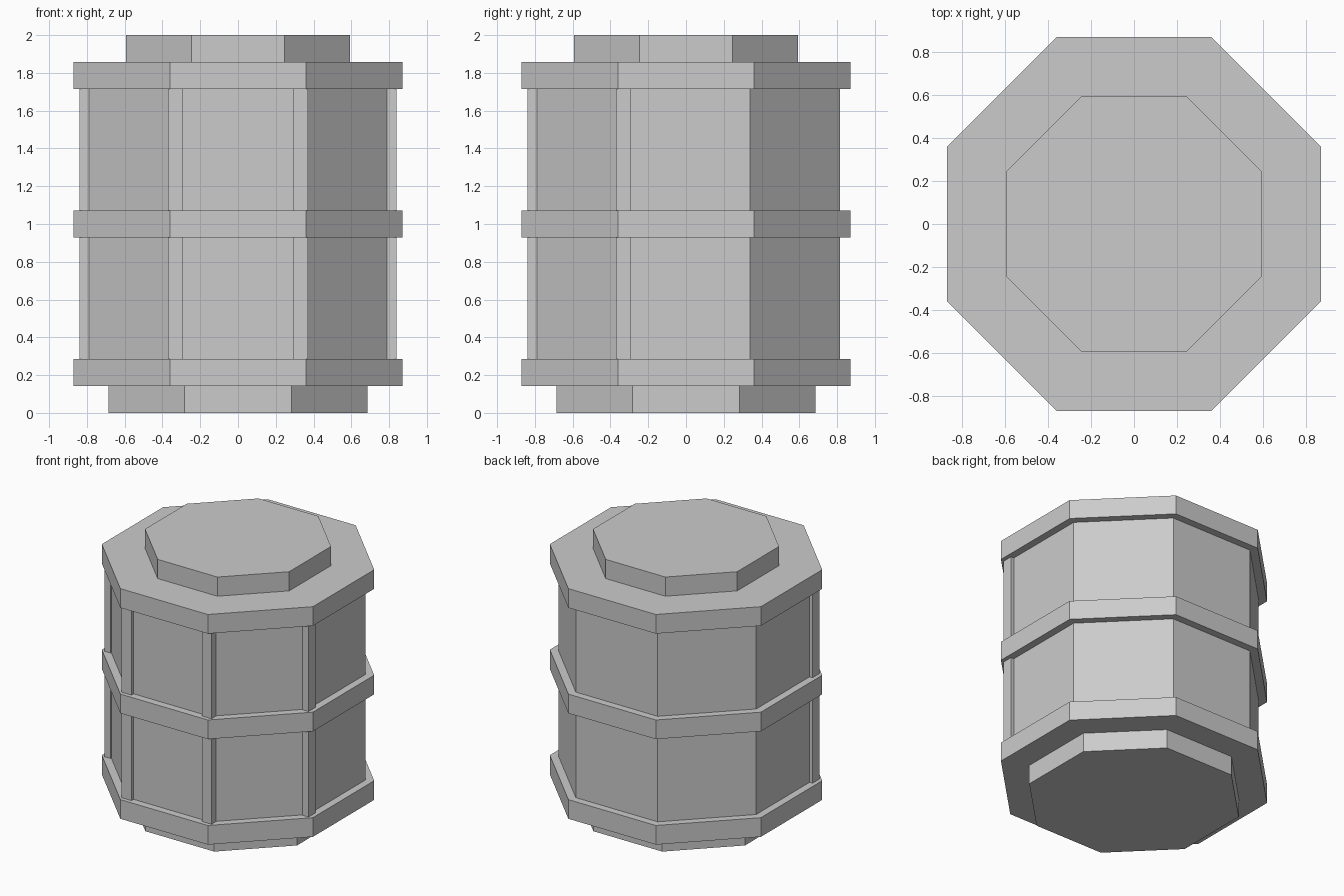
import bpy, math

if "Cube" in bpy.data.objects:
    bpy.data.objects.remove(bpy.data.objects["Cube"])

grey = bpy.data.materials.new("light_grey")
grey.diffuse_color = (0.6, 0.6, 0.6, 1.0)
grey.use_nodes = True
grey.node_tree.nodes["Principled BSDF"].inputs["Base Color"].default_value = grey.diffuse_color

STEP = 2.0 / 14  # height of each band


def finish(name):
    obj = bpy.context.object
    obj.name = name
    obj.data.materials.append(grey)
    return obj


def octagon(name, apothem, z0, z1):
    """Eight-sided prism with flat faces towards the axes."""
    bpy.ops.mesh.primitive_cylinder_add(
        vertices=8, radius=apothem / math.cos(math.pi / 8), depth=z1 - z0,
        location=(0, 0, (z0 + z1) / 2), rotation=(0, 0, math.pi / 8))
    return finish(name)


def post(name, x, y, sx, sy):
    z0, z1 = 2 * STEP, 12 * STEP
    bpy.ops.mesh.primitive_cube_add(size=1, location=(x, y, (z0 + z1) / 2))
    bpy.context.object.scale = (sx, sy, z1 - z0)
    return finish(name)


# Barrel core, foot and lid
octagon("foot", 0.685, 0, STEP)
octagon("barrel_body", 0.815, 2 * STEP, 12 * STEP)
octagon("lid", 0.594, 13 * STEP, 2.0)

# Three hoops
for name, k in (("lower_hoop", 1), ("middle_hoop", 6.5), ("upper_hoop", 12)):
    octagon(name, 0.87, k * STEP, (k + 1) * STEP)

# Corner posts, only on the four front corners
for side, s in (("left", -1), ("right", 1)):
    post(f"front_post_{side}", s * 0.33, -0.815, 0.08, 0.05)
    post(f"side_post_{side}", s * 0.815, -0.33, 0.05, 0.08)
